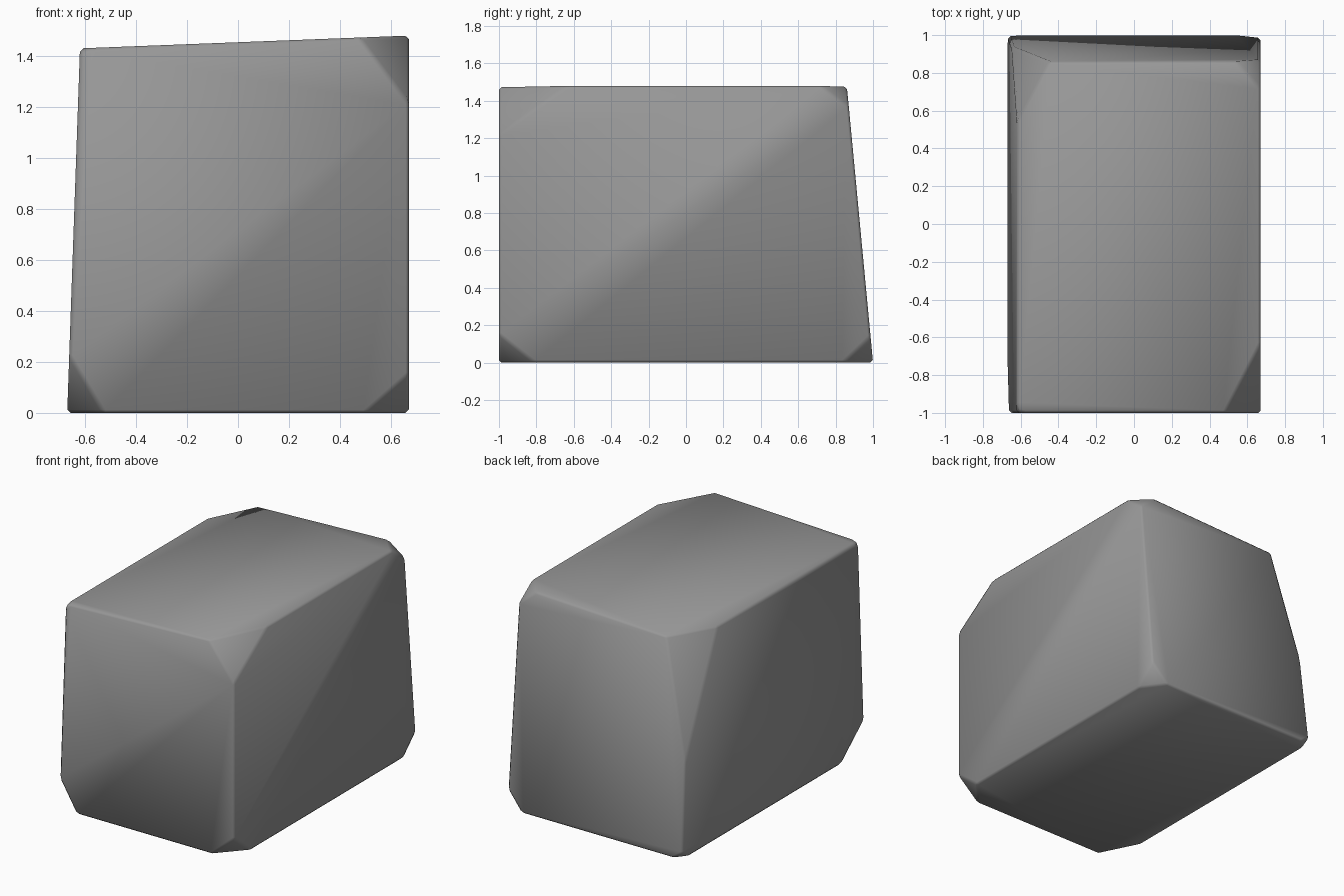
import bpy
import bmesh
from mathutils import Vector

old = bpy.data.objects.get("Cube")
if old:
    bpy.data.objects.remove(old, do_unlink=True)

# Stone colour
stone = bpy.data.materials.new("grey_stone")
stone.use_nodes = True
colour = (0.31, 0.31, 0.31, 1)
stone.diffuse_color = colour
bsdf = stone.node_tree.nodes["Principled BSDF"]
bsdf.inputs["Base Color"].default_value = colour
bsdf.inputs["Roughness"].default_value = 0.9

# Block corners (side, depth, level): position, and chip length along x, y, z
corners = {
    (0, 0, 0): ((-0.67, -1, 0), (0.14, 0.28, 0.22)),
    (1, 0, 0): ((0.67, -1, 0), (0.17, 0.19, 0.15)),
    (1, 1, 0): ((0.67, 1, 0), (0.12, 0.16, 0.14)),
    (0, 1, 0): ((-0.67, 1, 0), (0.07, 0.09, 0.05)),
    (0, 0, 1): ((-0.62, -1, 1.43), (0.04, 0.05, 0.03)),
    (1, 0, 1): ((0.67, -1, 1.48), (0.19, 0.37, 0.26)),
    (1, 1, 1): ((0.67, 0.86, 1.48), (0.13, 0.14, 0.11)),
    (0, 1, 1): ((-0.62, 0.86, 1.43), (0.17, 0.32, 0.8)),
}


def chip_points(key):
    """Three points around a broken corner, one on each edge meeting there."""
    here, chips = corners[key]
    here = Vector(here)
    for axis, length in enumerate(chips):
        other = list(key)
        other[axis] = 1 - other[axis]
        along = Vector(corners[tuple(other)][0]) - here
        yield here + along.normalized() * length


# Block with chipped corners
bm = bmesh.new()
verts = {key: [bm.verts.new(p) for p in chip_points(key)] for key in corners}
bmesh.ops.convex_hull(bm, input=bm.verts[:])
bmesh.ops.dissolve_limit(bm, angle_limit=0.03, verts=bm.verts[:], edges=bm.edges[:])

# Diagonals across the front and the side, which guide the soft shading
for start, end, axis_a, axis_b in (
    ((0, 0, 0), (1, 0, 1), 0, 2),
    ((1, 0, 0), (1, 1, 1), 2, 2),
):
    pair = [verts[start][axis_a], verts[end][axis_b]]
    if all(v.is_valid for v in pair):
        bmesh.ops.connect_vert_pair(bm, verts=pair)
bmesh.ops.recalc_face_normals(bm, faces=bm.faces[:])

mesh = bpy.data.meshes.new("stone_block")
bm.to_mesh(mesh)
bm.free()
mesh.materials.append(stone)
mesh.shade_smooth()
block = bpy.data.objects.new("stone_block", mesh)
bpy.context.collection.objects.link(block)

# Worn edges
worn = block.modifiers.new("worn_edges", "BEVEL")
worn.width = 0.014
worn.segments = 1
worn.limit_method = 'ANGLE'
worn.angle_limit = 0.15
